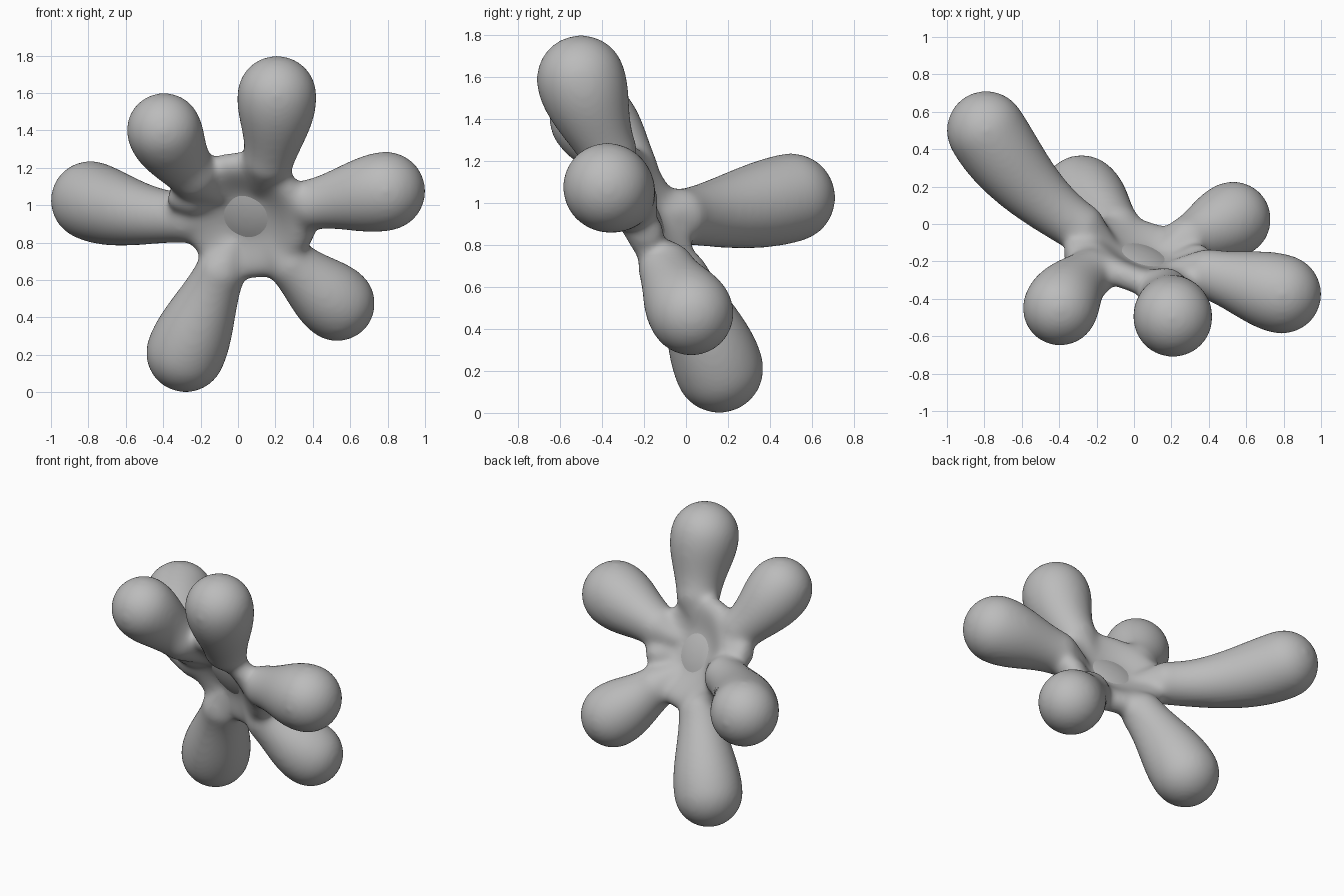
import bpy, bmesh, math
from mathutils import Vector

if "Cube" in bpy.data.objects:
    bpy.data.objects.remove(bpy.data.objects["Cube"])

HUB = Vector((0.045, -0.18, 0.947))
NORMAL = Vector((0.27, 0.85, 0.42)).normalized()
DISH = 0.014         # half thickness at the middle of the hub
NECK = 0.135         # narrowest arm radius
SIDES = 40

# Each arm: neck centre, centre of the rounded end, radius of the end
ARMS = [((0.165, -0.37, 1.25), (0.208, -0.50, 1.587), 0.214),
        ((0.39, -0.265, 1.005), (0.79, -0.375, 1.075), 0.214),
        ((0.295, -0.09, 0.68), (0.53, 0.025, 0.475), 0.205),
        ((-0.115, 0.0, 0.595), (-0.28, 0.158, 0.211), 0.214),
        ((-0.31, -0.005, 0.935), (-0.79, 0.50, 1.025), 0.214),
        ((-0.24, -0.27, 1.165), (-0.395, -0.45, 1.40), 0.203)]

# Outer points of the two wider webs between neighbouring arms
WEBS = [(-0.37, -0.16, 1.065), (0.41, -0.19, 0.845)]

grey = bpy.data.materials.new("grey")
grey.diffuse_color = (0.5, 0.5, 0.5, 1)
grey.use_nodes = True
grey.node_tree.nodes["Principled BSDF"].inputs["Base Color"].default_value = grey.diffuse_color


def tube(bm, rings):
    """Loft circles given as (centre, axis, radius) and close both ends."""
    loops = []
    for centre, axis, radius in rings:
        side = axis.cross(Vector((0.31, 0.23, 0.92))).normalized()
        up = axis.cross(side).normalized()
        loops.append([bm.verts.new(centre + radius * (math.cos(a) * side + math.sin(a) * up))
                      for a in (2 * math.pi * i / SIDES for i in range(SIDES))])
    for a, b in zip(loops, loops[1:]):
        for i in range(SIDES):
            j = (i + 1) % SIDES
            bm.faces.new((a[i], a[j], b[j], b[i]))
    bm.faces.new(loops[0][::-1])
    bm.faces.new(loops[-1])


def disc(bm, centre, profile):
    """Round plate, the same on both sides, from (radius, half thickness) points."""
    tube(bm, [(centre + NORMAL * h, NORMAL, r) for r, h in profile] +
             [(centre - NORMAL * h, NORMAL, r) for r, h in reversed(profile)])


def arm(bm, neck, tip, bulb):
    """Curved arm that passes through its neck and swells to a round end."""
    neck, tip = Vector(neck), Vector(tip)
    inner, outer = (neck - HUB).length, (tip - neck).length
    m = inner / (inner + outer)
    bend = (neck - (1 - m) ** 2 * HUB - m * m * tip) / (2 * m * (1 - m))
    start, length = 0.33, inner + outer
    rings, steps = [], 40
    travelled, last = 0.0, HUB
    for k in range(1, steps + 1):
        t = k / steps
        p = (1 - t) ** 2 * HUB + 2 * t * (1 - t) * bend + t * t * tip
        axis = (2 * (1 - t) * (bend - HUB) + 2 * t * (tip - bend)).normalized()
        travelled += (p - last).length
        last = p
        if travelled < 0.14:
            continue
        if travelled < start:
            r = 0.02 + (NECK - 0.02) * (travelled - 0.14) / (start - 0.14)
        else:
            u = min(1, (travelled - start) / (length - start) * 1.04)
            r = NECK + (bulb - NECK) * u * u * (3 - 2 * u)
        rings.append((p, axis, r))
    for k in range(1, 12):
        a = math.pi / 2 * k / 11.5
        rings.append((tip + axis * bulb * math.sin(a), axis, bulb * math.cos(a)))
    tube(bm, rings)


def make_object(name, bm):
    bmesh.ops.recalc_face_normals(bm, faces=bm.faces)
    mesh = bpy.data.meshes.new(name)
    bm.to_mesh(mesh)
    bm.free()
    mesh.materials.append(grey)
    mesh.shade_smooth()
    ob = bpy.data.objects.new(name, mesh)
    bpy.context.collection.objects.link(ob)
    return ob


# Six-armed body: dished hub, webs and arms fused into one soft skin
bm = bmesh.new()
disc(bm, HUB, [(0.13, DISH), (0.19, 0.035), (0.25, 0.06), (0.30, 0.072), (0.34, 0.06), (0.365, 0.03)])
for end in WEBS:
    end = Vector(end)
    axis = (end - HUB).normalized()
    tube(bm, [(HUB + axis * 0.19, axis, 0.03), (HUB + axis * 0.28, axis, 0.085),
              (end - axis * 0.04, axis, 0.085), (end, axis, 0.05)])
for neck, tip, bulb in ARMS:
    arm(bm, neck, tip, bulb)
body = make_object("six_armed_body", bm)
remesh = body.modifiers.new("fuse", 'REMESH')
remesh.mode = 'VOXEL'
remesh.voxel_size = 0.0125
remesh.use_smooth_shade = True
smooth = body.modifiers.new("soften", 'SMOOTH')
smooth.factor = 0.5
smooth.iterations = 70

# Low domed lens in the middle of the hub, showing on both sides
bm = bmesh.new()
disc(bm, HUB, [(0.01, 0.032), (0.05, 0.030), (0.09, 0.025), (0.13, 0.016)])
lens = make_object("hub_lens", bm)
bpy.context.view_layer.objects.active = lens
lens.select_set(True)
bpy.ops.object.shade_smooth_by_angle(angle=math.radians(30))
